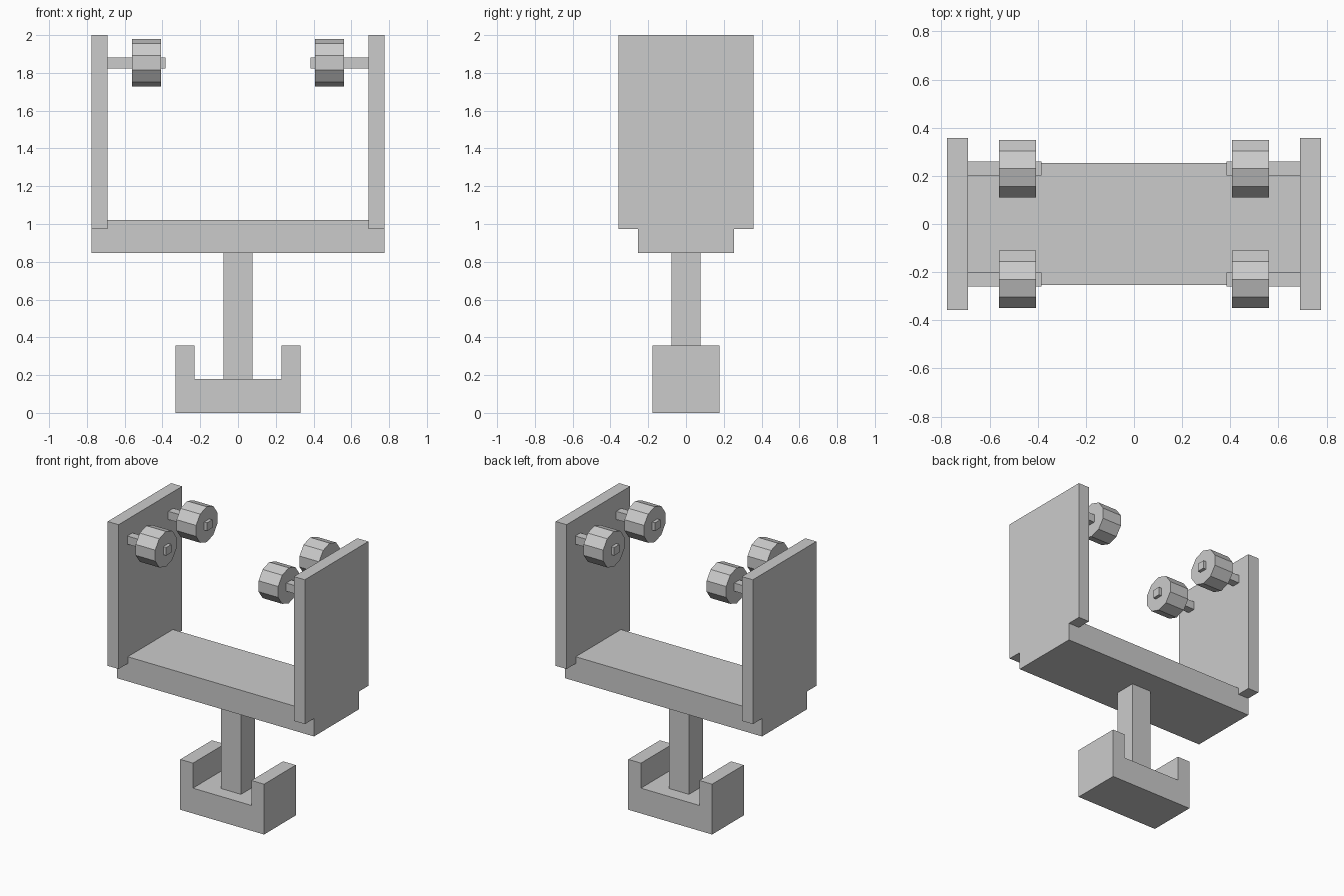
import bpy, bmesh, math
from mathutils import Matrix

if "Cube" in bpy.data.objects:
    bpy.data.objects.remove(bpy.data.objects["Cube"])


def finish(name, bm):
    bmesh.ops.recalc_face_normals(bm, faces=bm.faces)
    mesh = bpy.data.meshes.new(name)
    bm.to_mesh(mesh)
    bm.free()
    ob = bpy.data.objects.new(name, mesh)
    bpy.context.collection.objects.link(ob)
    return ob


def box(name, x, y, z):
    """Box from (min, max) ranges on each axis."""
    bm = bmesh.new()
    bmesh.ops.create_cube(bm, size=1)
    for v in bm.verts:
        v.co = [r[0] if c < 0 else r[1] for c, r in zip(v.co, (x, y, z))]
    return finish(name, bm)


def extrude_y(name, half_profile, half_depth):
    """Mirror an x/z half profile about x = 0 and extrude it along y."""
    pts = half_profile + [(-x, z) for x, z in reversed(half_profile)]
    bm = bmesh.new()
    face = bm.faces.new([bm.verts.new((x, -half_depth, z)) for x, z in pts])
    new = bmesh.ops.extrude_face_region(bm, geom=[face])["geom"]
    verts = [g for g in new if isinstance(g, bmesh.types.BMVert)]
    bmesh.ops.translate(bm, vec=(0, 2 * half_depth, 0), verts=verts)
    return finish(name, bm)


def wheel(name, x, y, z, radius, width):
    """Ten-sided wheel along x with a corner pointing up."""
    bm = bmesh.new()
    bmesh.ops.create_cone(bm, cap_ends=True, segments=10, radius1=radius,
                          radius2=radius, depth=width)
    top = max(bm.verts, key=lambda v: v.co.x).co
    spin = Matrix.Rotation(-math.atan2(top.y, top.x), 4, 'Z')
    turn = Matrix.Rotation(math.pi / 2, 4, 'Y')
    bmesh.ops.transform(bm, matrix=Matrix.Translation((x, y, z)) @ turn @ spin,
                        verts=bm.verts)
    return finish(name, bm)


# U-shaped foot, post and rebated cross beam
extrude_y("foot", [(0.33, 0), (0.33, 0.358), (0.23, 0.358), (0.23, 0.18)], 0.178)
box("post", (-0.078, 0.078), (-0.078, 0.078), (0.18, 0.846))
extrude_y("cross_beam", [(0.776, 0.846), (0.776, 0.973), (0.69, 0.973), (0.69, 1.021)], 0.254)

# Side plates, each carrying two axles with wheels
AXLE_Z, AXLE_Y, HALF = 1.853, 0.23, 0.029
for side, s in (("left", -1), ("right", 1)):
    box(side + "_plate", sorted((s * 0.69, s * 0.776)), (-0.357, 0.357), (0.973, 2.0))
    for end, e in (("front", -1), ("back", 1)):
        y = e * AXLE_Y
        box(f"{side}_{end}_axle", sorted((s * 0.384, s * 0.69)),
            (y - HALF, y + HALF), (AXLE_Z - HALF, AXLE_Z + HALF))
        wheel(f"{side}_{end}_wheel", s * 0.484, y, AXLE_Z, 0.126, 0.154)
